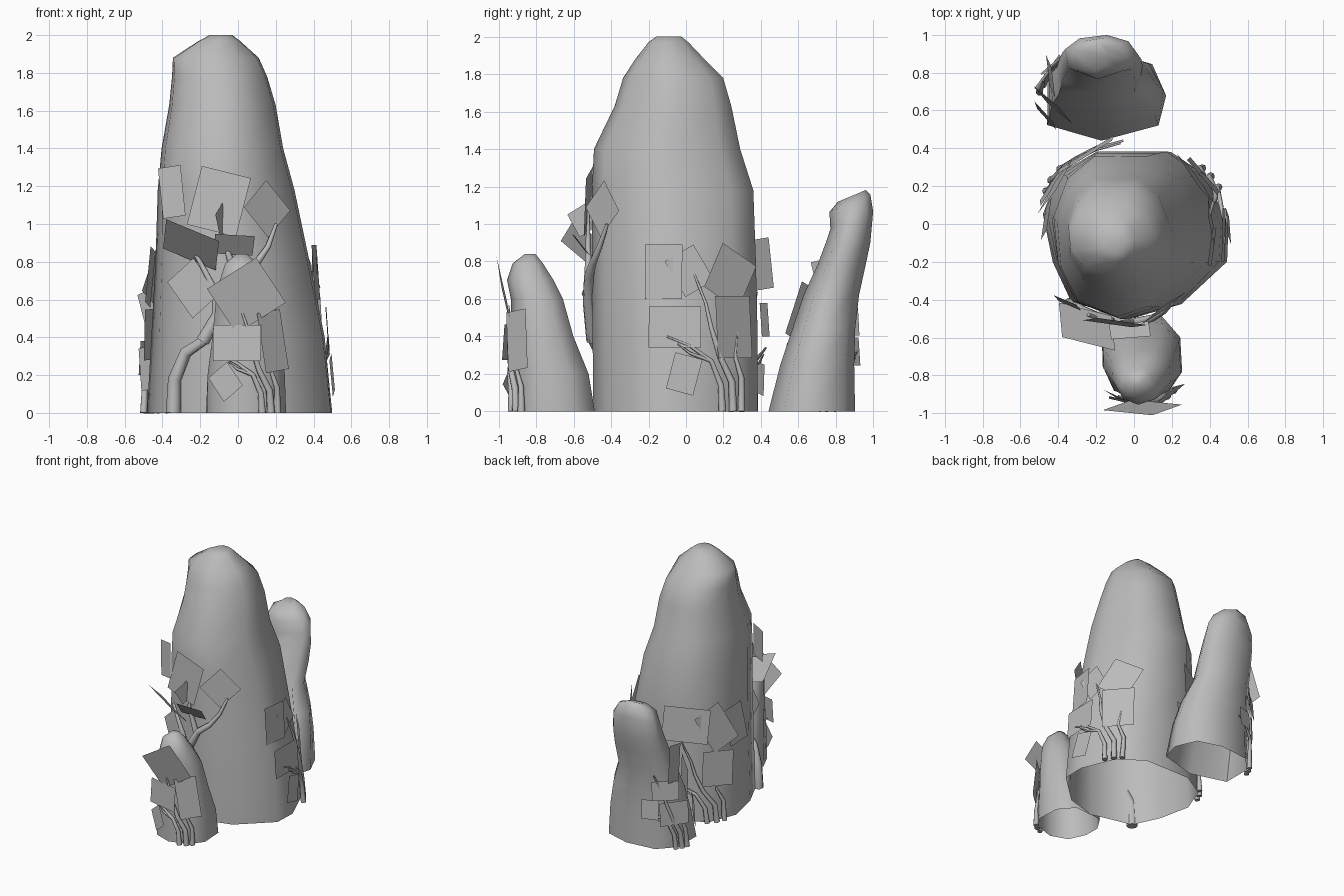
import bpy, bmesh, math
from mathutils import Vector, Matrix

cube = bpy.data.objects.get("Cube")
if cube:
    bpy.data.objects.remove(cube)

stone = bpy.data.materials.new("stone_grey")
stone.use_nodes = True
GREY = (0.5, 0.5, 0.5, 1)
stone.diffuse_color = GREY
stone.node_tree.nodes["Principled BSDF"].inputs["Base Color"].default_value = GREY

# Each rock: an uneven outline (angle, radius factor) that evens out towards the tip,
# and levels (height, centre x, centre y, radius x, radius y)
MAIN = ([(-159, .96), (-130, 1.08), (-91, 1.01), (-60, .98), (-19, 1.04), (4, 1),
         (42, 1.03), (69, 1.05), (113, 1.07), (139, 1.1), (167, 1.03)],
        [(0, .01, -.05, .49, .44), (.4, 0, -.05, .46, .445), (.8, -.03, -.055, .41, .445),
         (1.18, -.065, -.06, .365, .44), (1.4, -.085, -.09, .325, .4), (1.63, -.085, -.06, .285, .32),
         (1.78, -.1, -.06, .255, .275), (1.88, -.12, -.08, .23, .19), (1.97, -.1, -.09, .11, .11),
         (2, -.09, -.09, .06, .07)])
BACK = ([(-147, 1.15), (-94, .98), (-36, 1.08), (2, 1), (44, 1.07), (81, 1), (124, 1.06), (160, 1.02)],
        [(0, -.15, .67, .32, .235), (.25, -.155, .7, .31, .2), (.44, -.17, .735, .285, .17),
         (.62, -.19, .775, .23, .15), (.78, -.18, .83, .225, .13), (.9, -.175, .865, .215, .12),
         (1.02, -.175, .885, .2, .115), (1.11, -.18, .875, .15, .11), (1.15, -.2, .885, .06, .075)])
FRONT = ([(-168, 1), (-132, 1.05), (-94, 1), (-50, 1.02), (-19, 1.03), (27, 1.04),
          (64, 1.08), (126, 1.1), (160, 1.06)],
         [(0, .045, -.705, .215, .225), (.2, .045, -.72, .21, .21), (.4, .045, -.76, .185, .17),
          (.6, .04, -.79, .16, .145), (.7, .03, -.825, .13, .13), (.79, .02, -.84, .09, .085),
          (.84, .02, -.83, .03, .03)])


def shade(obj, degrees):
    bpy.ops.object.select_all(action='DESELECT')
    obj.select_set(True)
    bpy.context.view_layer.objects.active = obj
    if obj.type == 'CURVE':
        bpy.ops.object.convert(target='MESH')
    bpy.ops.object.shade_smooth_by_angle(angle=math.radians(degrees))


def add_object(name, bm, smooth=True):
    mesh = bpy.data.meshes.new(name)
    bm.to_mesh(mesh)
    bm.free()
    obj = bpy.data.objects.new(name, mesh)
    bpy.context.collection.objects.link(obj)
    mesh.materials.append(stone)
    if smooth:
        shade(obj, 65)


def ring_point(level, tip, degrees, factor):
    z, cx, cy, rx, ry = level
    r = 1 + (factor - 1) * (1 - z / tip)
    a = math.radians(degrees)
    return Vector((cx + rx * r * math.cos(a), cy + ry * r * math.sin(a), z))


def surface(shape, degrees, z, out=0):
    """Point and outward direction on a rock at an angle and height."""
    outline, levels = shape
    for low, high in zip(levels, levels[1:]):
        if z <= high[0]:
            break
    f = (z - low[0]) / (high[0] - low[0])
    level = [p + (q - p) * f for p, q in zip(low, high)]
    for i, (a0, r0) in enumerate(outline):
        a1, r1 = outline[(i + 1) % len(outline)]
        along, span = (degrees - a0) % 360, (a1 - a0) % 360
        if along <= span:
            factor = r0 + (r1 - r0) * along / span
            break
    a = math.radians(degrees)
    normal = Vector((math.cos(a) / level[3], math.sin(a) / level[4], 0)).normalized()
    return ring_point(level, levels[-1][0], degrees, factor) + normal * out, normal


# Rocks: open underneath, closed at the tip
def rock(name, shape, slope=0):
    outline, levels = shape
    bm = bmesh.new()
    rings = []
    for level in levels:
        ring = []
        for degrees, factor in outline:
            p = ring_point(level, levels[-1][0], degrees, factor)
            if level[0] > 1:
                p.z += slope * (p.y - level[2])
            ring.append(bm.verts.new(p))
        rings.append(ring)
    for a, b in zip(rings, rings[1:]):
        for i in range(len(a)):
            j = (i + 1) % len(a)
            bm.faces.new((a[i], a[j], b[j], b[i]))
    bm.faces.new(rings[-1])
    add_object(name, bm)


rock("main_rock", MAIN)
rock("back_rock", BACK, .42)
rock("front_rock", FRONT)


# Leaf cards: angle, height, width, tall, roll, lift, tilt, yaw
def leaves(name, shape, cards):
    bm = bmesh.new()
    for angle, z, w, h, roll, *rest in cards:
        lift, tilt, yaw = (rest + [.02, 4, 0][len(rest):])
        p, n = surface(shape, angle, z, lift)
        up = Vector((0, 0, 1))
        frame = Matrix((up.cross(n), up, n)).transposed()
        turn = (Matrix.Rotation(math.radians(yaw), 3, 'Y')
                @ Matrix.Rotation(math.radians(-tilt), 3, 'X')
                @ Matrix.Rotation(math.radians(roll), 3, 'Z'))
        corners = [(-w / 2, -h / 2, 0), (w / 2, -h / 2, 0), (w / 2, h / 2, 0), (-w / 2, h / 2, 0)]
        bm.faces.new([bm.verts.new(p + frame @ turn @ Vector(c)) for c in corners])
    add_object(name, bm, False)


leaves("main_front_leaves", MAIN, [
    (-133, 1.17, .13, .27, 8, .04, 4, 25), (-115, .89, .31, .24, -30, .08, -42, -8),
    (-96, 1.12, .27, .32, -14), (-58, 1.08, .21, .22, 43),
    (-88, .89, .21, .13, -4, .06, -38), (-118, .66, .2, .25, 40),
    (-95, 1.02, .12, .14, 30, .05, 0, 75)])
leaves("main_left_leaves", MAIN, [
    (-8, .745, .2, .29, 0), (9, .75, .18, .22, 30), (38, .72, .25, .27, -30),
    (-1, .45, .28, .22, 0), (40, .45, .24, .33, 0), (5, .2, .15, .2, -15)])
leaves("main_back_leaves", MAIN, [
    (120, .78, .34, .27, -5), (148, .74, .22, .33, 28), (148, .42, .24, .27, -4),
    (105, .49, .16, .18, 0), (118, .18, .14, .17, 12), (170, .72, .18, .3, 10)])
leaves("back_rock_leaves", BACK, [
    (215, .52, .19, .3, 22, .03), (185, .68, .17, .28, -14), (145, .48, .2, .15, 0),
    (155, .29, .22, .18, 0), (118, .32, .13, .15, 0), (210, .24, .15, .23, 10)])
leaves("front_rock_leaves", FRONT, [
    (-88, .62, .31, .29, 33, .03, -12), (-104, .37, .26, .19, 0),
    (-48, .38, .16, .32, 8), (-118, .165, .14, .16, 38)])


# Vines: tapered tubes that follow the rock
def vines(name, shape, paths, lift):
    curve = bpy.data.curves.new(name, 'CURVE')
    curve.dimensions = '3D'
    curve.bevel_depth = 1
    curve.bevel_resolution = 2
    curve.use_fill_caps = True
    for thick, path in paths:
        spline = curve.splines.new('POLY')
        spline.points.add(len(path) - 1)
        for i, (angle, z) in enumerate(path):
            p, n = surface(shape, angle, z, lift)
            spline.points[i].co = (*p, 1)
            spline.points[i].radius = thick * (1 - .75 * i / (len(path) - 1))
    obj = bpy.data.objects.new(name, curve)
    bpy.context.collection.objects.link(obj)
    curve.materials.append(stone)
    shade(obj, 75)


vines("main_front_vines", MAIN, [
    (.04, [(-130, 0), (-130, .18), (-123, .32), (-110, .39), (-103, .5), (-103, .65), (-110, .76), (-118, .87)]),
    (.036, [(-112, .38), (-97, .58), (-86, .72), (-73, .79), (-62, .88), (-52, 1.0)]),
    (.022, [(-88, .7), (-94, .9), (-90, 1.08)])], .02)

# Small root clusters share one pattern, as angle offset and height
CLUSTER = [(.022, [(6, 0), (5, .16), (-3, .3), (-8, .45), (-11, .58), (-18, .75)]),
           (.02, [(-1, 0), (-2, .14), (-8, .27), (-20, .35), (-33, .4)]),
           (.02, [(12, 0), (12, .18), (7, .3), (9, .44)]),
           (.012, [(-8, .27), (-20, .31), (-27, .36)])]


def cluster(name, shape, base, spread, rise):
    vines(name, shape, [(thick, [(base + a * spread, z * rise) for a, z in path])
                        for thick, path in CLUSTER], .014)


cluster("main_left_vines", MAIN, 33, 1.2, 1)
cluster("main_back_vines", MAIN, 138, 1.2, .85)
cluster("back_rock_vines", BACK, 156, 1.5, .8)
cluster("front_rock_vines", FRONT, -67, 1.8, .75)
